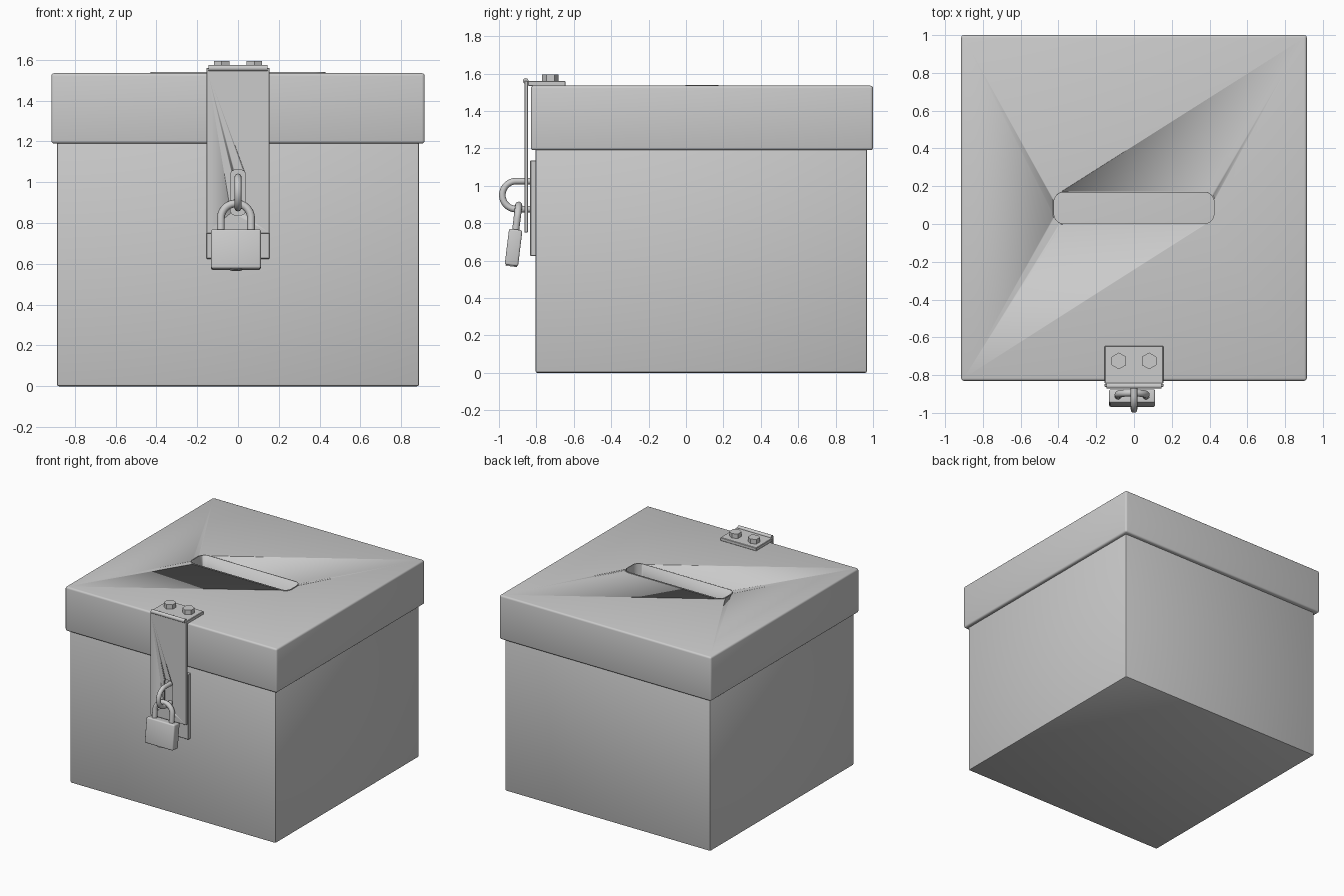
import bpy, bmesh, math
from mathutils import Matrix, Vector

if "Cube" in bpy.data.objects:
    bpy.data.objects.remove(bpy.data.objects["Cube"])

GREY = (0.6, 0.6, 0.6, 1)
grey = bpy.data.materials.new("plain_grey")
grey.use_nodes = True
grey.diffuse_color = GREY
grey.node_tree.nodes["Principled BSDF"].inputs["Base Color"].default_value = GREY


def finish(name, bm, smooth=True):
    bmesh.ops.recalc_face_normals(bm, faces=bm.faces)
    mesh = bpy.data.meshes.new(name)
    bm.to_mesh(mesh)
    bm.free()
    mesh.materials.append(grey)
    ob = bpy.data.objects.new(name, mesh)
    bpy.context.collection.objects.link(ob)
    if smooth:
        bpy.ops.object.select_all(action="DESELECT")
        ob.select_set(True)
        bpy.context.view_layer.objects.active = ob
        bpy.ops.object.shade_smooth_by_angle(angle=math.radians(35))
    return ob


def box(name, lo, hi, bevel=0.0, segments=2):
    lo, hi = Vector(lo), Vector(hi)
    bm = bmesh.new()
    bmesh.ops.create_cube(bm, size=1)
    for v in bm.verts:
        v.co = (lo + hi) / 2 + v.co * (hi - lo)
    if bevel:
        bmesh.ops.bevel(bm, geom=bm.edges[:], offset=bevel, segments=segments,
                        profile=0.5, affect="EDGES")
    return finish(name, bm)


def cylinder(name, centre, radius, depth, sides, axis="Z"):
    bm = bmesh.new()
    bmesh.ops.create_cone(bm, cap_ends=True, segments=sides, radius1=radius,
                          radius2=radius, depth=depth)
    turn = {"Z": Matrix(), "X": Matrix.Rotation(math.pi / 2, 4, "Y")}[axis]
    bm.transform(Matrix.Translation(centre) @ turn)
    return finish(name, bm)


def rounded_outline(w, h, r, steps=8):
    """Outline of a rounded rectangle, centred on the origin."""
    pts = []
    for q, (sx, sy) in enumerate([(1, 1), (-1, 1), (-1, -1), (1, -1)]):
        for i in range(steps + 1):
            a = (q + i / steps) * math.pi / 2
            pts.append((sx * (w / 2 - r) + r * math.cos(a),
                        sy * (h / 2 - r) + r * math.sin(a)))
    return pts


def rounded_prism(name, w, h, r, depth, matrix):
    bm = bmesh.new()
    face = bm.faces.new([bm.verts.new((x, y, 0)) for x, y in rounded_outline(w, h, r)])
    out = bmesh.ops.extrude_face_region(bm, geom=[face])
    bmesh.ops.translate(bm, vec=(0, 0, depth),
                        verts=[g for g in out["geom"] if isinstance(g, bmesh.types.BMVert)])
    bm.transform(matrix)
    return finish(name, bm)


def cut(ob, cutter):
    mod = ob.modifiers.new("cut", "BOOLEAN")
    mod.operation, mod.solver, mod.object = "DIFFERENCE", "EXACT", cutter
    bpy.context.view_layer.objects.active = ob
    bpy.ops.object.modifier_apply(modifier=mod.name)
    bpy.data.objects.remove(cutter)


def bent_rod(name, radius, thickness, leg, matrix):
    """U-shaped round rod: arch towards local +z, legs down to z = -leg."""
    pts = [(radius, 0, -leg)]
    pts += [(radius * math.cos(a), 0, radius * math.sin(a))
            for a in (math.pi * i / 24 for i in range(25))]
    pts += [(-radius, 0, -leg)]
    curve = bpy.data.curves.new(name, "CURVE")
    curve.dimensions = "3D"
    curve.bevel_depth, curve.bevel_resolution, curve.use_fill_caps = thickness, 4, True
    line = curve.splines.new("POLY")
    line.points.add(len(pts) - 1)
    for p, co in zip(line.points, pts):
        p.co = (*(matrix @ Vector(co)), 1)
        line.use_smooth = True
    curve.materials.append(grey)
    ob = bpy.data.objects.new(name, curve)
    bpy.context.collection.objects.link(ob)
    return ob


# Box and lid with a deep rounded slot
box("box_body", (-0.888, -0.805, 0), (0.888, 0.968, 1.25), 0.01)
lid = box("lid", (-0.915, -0.83, 1.19), (0.915, 1.0, 1.535), 0.014, 3)
cut(lid, rounded_prism("slot_cutter", 0.85, 0.168, 0.05, 0.4,
                       Matrix.Translation((0, 0.085, 1.22))))

# Thin slot liner standing just proud of the lid
liner = rounded_prism("slot_liner", 0.858, 0.176, 0.054, 0.28, Matrix.Translation((0, 0.085, 1.26)))
cut(liner, rounded_prism("liner_cutter", 0.846, 0.164, 0.049, 0.4,
                         Matrix.Translation((0, 0.085, 1.2))))

# Hinge on the lid with two hexagonal bolts
box("hinge_plate", (-0.155, -0.845, 1.534), (0.155, -0.645, 1.56), 0.003, 1)
cylinder("hinge_pin", (0, -0.857, 1.56), 0.015, 0.29, 20, "X")
for side, x in (("right", -0.08), ("left", 0.08)):
    cylinder(side + "_bolt", (x, -0.725, 1.577), 0.044, 0.036, 6)

# Hasp strap with a rounded opening for the staple
strap = box("hasp_strap", (-0.155, -0.863, 0.75), (0.155, -0.846, 1.56), 0.002, 1)
cut(strap, rounded_prism("strap_cutter", 0.075, 0.22, 0.025, 0.2,
                         Matrix.Translation((0, -0.75, 0.95)) @ Matrix.Rotation(math.pi / 2, 4, "X")))

# Staple and its back plate
box("staple_plate", (-0.155, -0.833, 0.625), (0.155, -0.80, 1.135), 0.003, 1)
to_front = Matrix.Rotation(math.pi / 2, 4, "Y")
to_front = Matrix.Rotation(-math.pi / 2, 4, "Z") @ to_front
bent_rod("staple", 0.075, 0.0175, 0.085, Matrix.Translation((0, -0.907, 0.95)) @ to_front)

# Padlock hanging at a slight tilt
tilt = Matrix.Translation((-0.01, -0.922, 0.67)) @ Matrix.Rotation(math.radians(-7), 4, "X")
body = box("padlock_body", (-0.122, -0.036, -0.097), (0.122, 0.036, 0.097), 0.01, 3)
body.data.transform(tilt)
plug = cylinder("padlock_key_plug", (0, 0, -0.095), 0.03, 0.014, 20)
plug.data.transform(tilt)
bent_rod("padlock_shackle", 0.074, 0.019, 0.09, tilt @ Matrix.Translation((0, 0, 0.154)))
